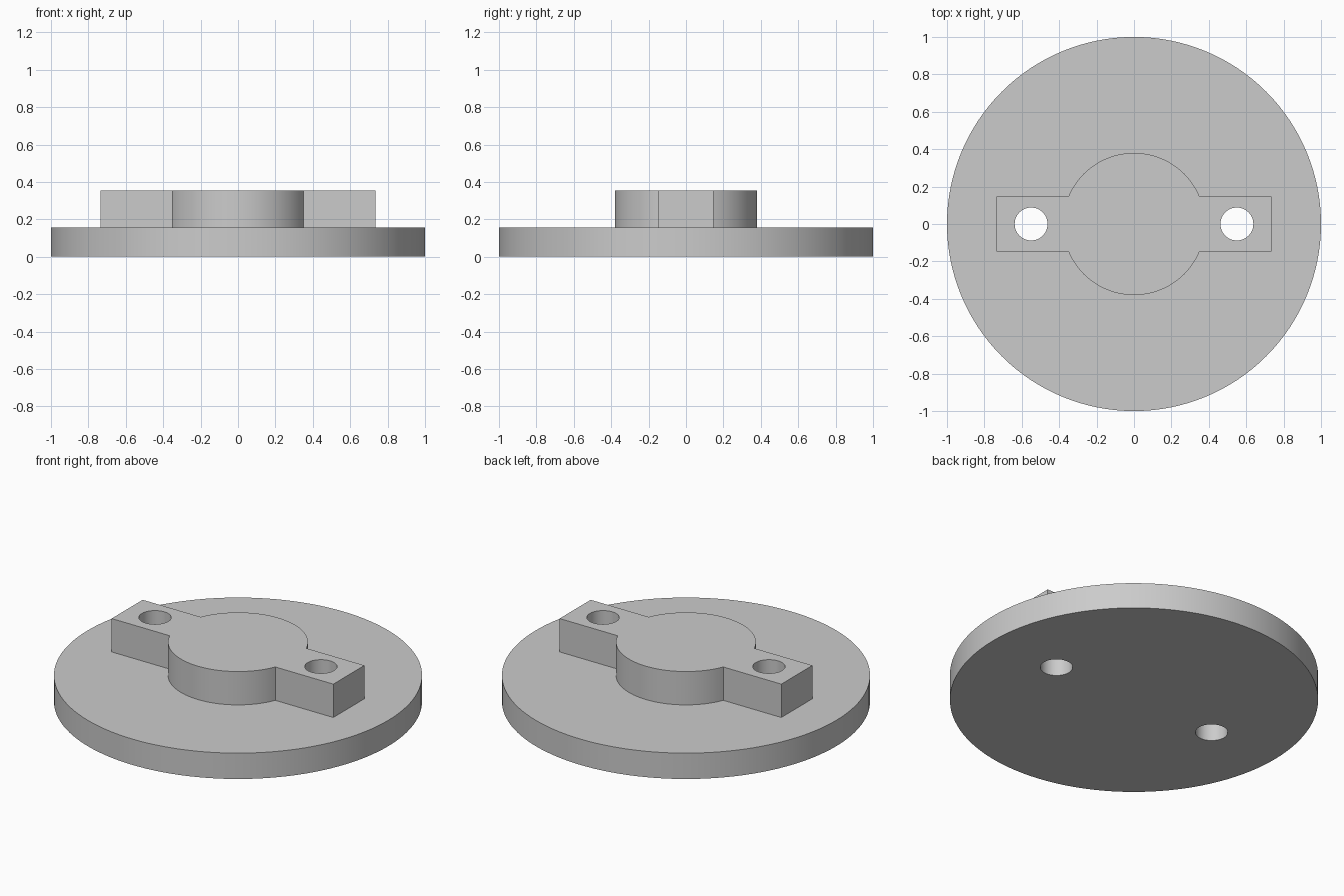
import bpy
import bmesh
from math import asin, cos, sin, pi

if "Cube" in bpy.data.objects:
    bpy.data.objects.remove(bpy.data.objects["Cube"], do_unlink=True)

BASE_TOP, HUB_TOP = 0.155, 0.355
HUB_R, BAR_X, BAR_Y = 0.38, 0.735, 0.147
HOLE_X, HOLE_R = 0.55, 0.088

grey = bpy.data.materials.new("plain grey")
grey.use_nodes = True
colour = (0.6, 0.6, 0.6, 1)
grey.diffuse_color = colour
grey.node_tree.nodes["Principled BSDF"].inputs["Base Color"].default_value = colour


def arc(radius, start, end, steps, x=0):
    angles = [start + (end - start) * i / steps for i in range(steps + 1)]
    return [(x + radius * cos(a), radius * sin(a)) for a in angles]


def prism(name, outline, bottom, top):
    """Extrude a flat outline into a solid."""
    bm = bmesh.new()
    face = bm.faces.new([bm.verts.new((x, y, bottom)) for x, y in outline])
    extruded = bmesh.ops.extrude_face_region(bm, geom=[face])["geom"]
    verts = [v for v in extruded if isinstance(v, bmesh.types.BMVert)]
    bmesh.ops.translate(bm, verts=verts, vec=(0, 0, top - bottom))
    bmesh.ops.recalc_face_normals(bm, faces=bm.faces)
    mesh = bpy.data.meshes.new(name)
    bm.to_mesh(mesh)
    bm.free()
    mesh.materials.append(grey)
    obj = bpy.data.objects.new(name, mesh)
    bpy.context.collection.objects.link(obj)
    return obj


def combine(target, tool, operation):
    """Apply a boolean and discard the tool."""
    mod = target.modifiers.new(operation.lower(), 'BOOLEAN')
    mod.operation, mod.object, mod.solver = operation, tool, 'EXACT'
    bpy.context.view_layer.objects.active = target
    bpy.ops.object.modifier_apply(modifier=mod.name)
    bpy.data.objects.remove(tool, do_unlink=True)


# Round base disc
flange = prism("mounting_flange", arc(1, 0, 2 * pi, 128)[:-1], 0, BASE_TOP)

# Raised hub with a rectangular arm on each side, as one outline
corner = asin(BAR_Y / HUB_R)
outline = [(BAR_X, -BAR_Y), (BAR_X, BAR_Y)]
outline += arc(HUB_R, corner, pi - corner, 48)
outline += [(-BAR_X, BAR_Y), (-BAR_X, -BAR_Y)]
outline += arc(HUB_R, pi + corner, 2 * pi - corner, 48)
hub = prism("hub_with_arms", outline, BASE_TOP / 2, HUB_TOP)
combine(flange, hub, 'UNION')

# Bolt holes through arms and base
for side in (-1, 1):
    circle = arc(HOLE_R, 0, 2 * pi, 48, side * HOLE_X)[:-1]
    combine(flange, prism("bolt_hole", circle, -0.1, HUB_TOP + 0.1), 'DIFFERENCE')

# Smooth walls, crisp edges
bpy.ops.object.select_all(action='DESELECT')
flange.select_set(True)
bpy.context.view_layer.objects.active = flange
bpy.ops.object.shade_smooth_by_angle(angle=pi / 6)
